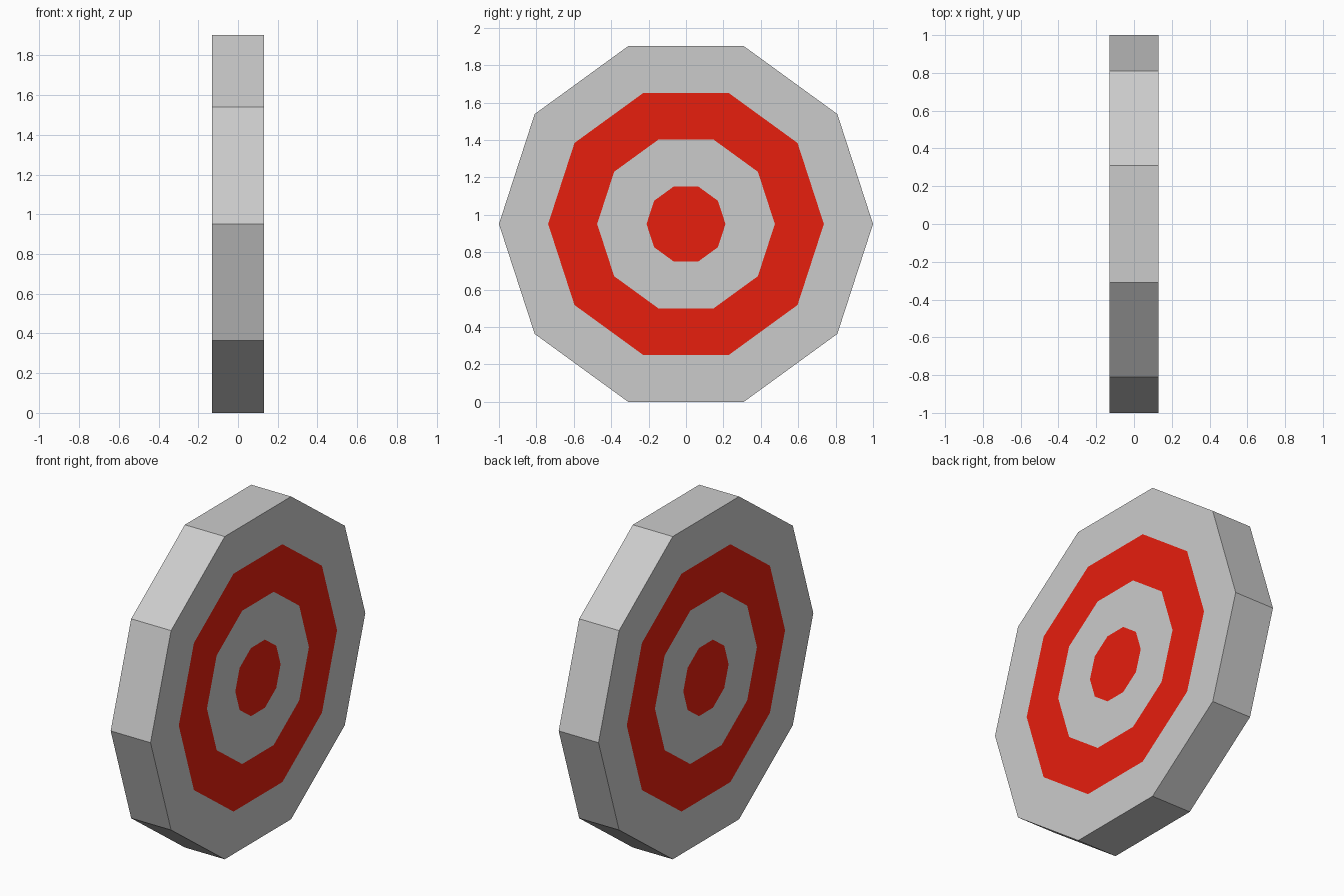
import bpy, bmesh
from math import cos, sin, pi

if "Cube" in bpy.data.objects:
    bpy.data.objects.remove(bpy.data.objects["Cube"])

SIDES = 10
HALF = 0.13                  # half thickness along x
CZ = cos(pi / SIDES)         # centre height so a flat rests on z = 0

red = bpy.data.materials.new("red_paint")
red.diffuse_color = (0.8, 0.013, 0.004, 1)
red.use_nodes = True
red.node_tree.nodes["Principled BSDF"].inputs["Base Color"].default_value = red.diffuse_color


def ring_part(name, outer, inner=0, rim=False, mat=None):
    """Flush decagonal band on both faces, optionally joined by an outer rim."""
    bm = bmesh.new()

    def loop(r, x):
        return [bm.verts.new((x, r * cos(2 * pi * i / SIDES),
                              CZ + r * sin(2 * pi * i / SIDES)))
                for i in range(SIDES)]

    def bridge(a, b):
        for i in range(SIDES):
            j = (i + 1) % SIDES
            bm.faces.new((a[i], a[j], b[j], b[i]))

    left, right = loop(outer, -HALF), loop(outer, HALF)
    if inner:
        bridge(left, loop(inner, -HALF))
        bridge(loop(inner, HALF), right)
    else:
        bm.faces.new(left[::-1])
        bm.faces.new(right)
    if rim:
        bridge(right, left)

    # Make both faces and the rim point outwards
    bm.normal_update()
    for f in bm.faces:
        c = f.calc_center_median()
        n = f.normal
        out = n.x * c.x if abs(n.x) > 0.5 else n.y * c.y + n.z * (c.z - CZ)
        if out < 0:
            f.normal_flip()

    mesh = bpy.data.meshes.new(name)
    bm.to_mesh(mesh)
    bm.free()
    if mat:
        mesh.materials.append(mat)
    bpy.context.collection.objects.link(bpy.data.objects.new(name, mesh))


# Disc body with rim, then the flush target rings from outside in
ring_part("target_body", 1.0, 0.737, rim=True)
ring_part("outer_red_ring", 0.737, 0.475, mat=red)
ring_part("middle_grey_ring", 0.475, 0.211)
ring_part("bullseye", 0.211, mat=red)
